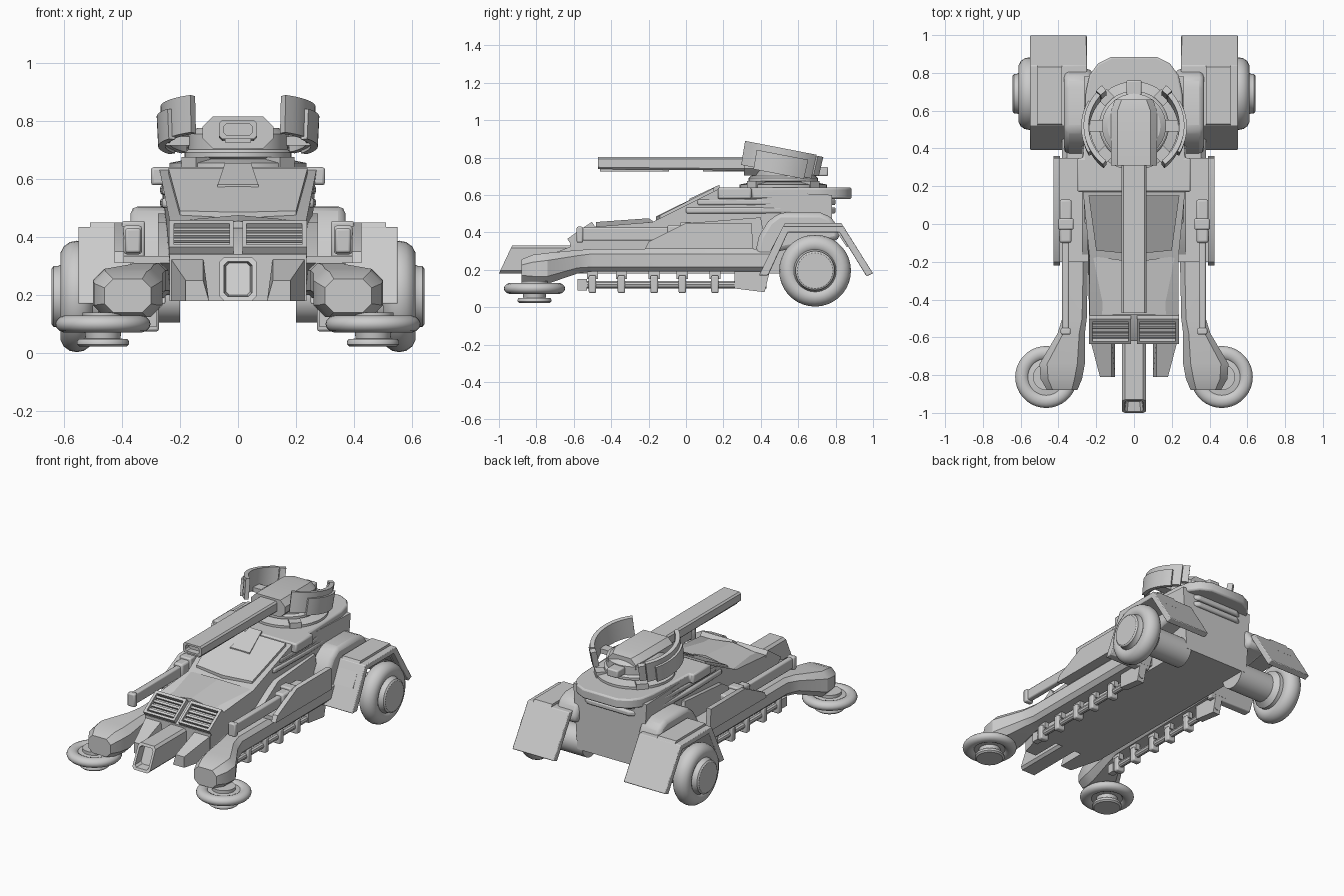
import bpy, bmesh, math
from mathutils import Matrix, Vector

cube = bpy.data.objects.get("Cube")
if cube:
    bpy.data.objects.remove(cube)

grey = bpy.data.materials.new("plain_grey")
grey.use_nodes = True
grey.diffuse_color = (0.6, 0.6, 0.6, 1)
grey.node_tree.nodes["Principled BSDF"].inputs["Base Color"].default_value = (0.6, 0.6, 0.6, 1)


def make(name, verts, faces, pair=False, bevel=0, matrix=None):
    bm = bmesh.new()
    vs = [bm.verts.new(v) for v in verts]
    for f in faces:
        bm.faces.new([vs[i] for i in f])
    if matrix:
        bm.transform(matrix)
    bmesh.ops.recalc_face_normals(bm, faces=bm.faces)
    me = bpy.data.meshes.new(name)
    bm.to_mesh(me)
    bm.free()
    me.materials.append(grey)
    ob = bpy.data.objects.new(name, me)
    bpy.context.collection.objects.link(ob)
    if bevel:
        mod = ob.modifiers.new("bevel", "BEVEL")
        mod.width, mod.segments, mod.limit_method = bevel, 2, "ANGLE"
    if pair:
        ob.modifiers.new("mirror", "MIRROR")
    bpy.ops.object.select_all(action="DESELECT")
    ob.select_set(True)
    bpy.context.view_layer.objects.active = ob
    bpy.ops.object.shade_smooth_by_angle(angle=math.radians(32))
    return ob


def loft(name, rings, closed=False, **kw):
    """Skin equal-length rings of points; cap the ends unless closed."""
    n, m = len(rings[0]), len(rings)
    faces = []
    for r in range(m if closed else m - 1):
        for i in range(n):
            j, s = (i + 1) % n, (r + 1) % m
            faces.append((r * n + i, r * n + j, s * n + j, s * n + i))
    if not closed:
        faces += [tuple(range(n)), tuple(range((m - 1) * n, m * n))]
    return make(name, [p for ring in rings for p in ring], faces, **kw)


def side_shape(name, profile, x0, x1, **kw):
    return loft(name, [[(x, y, z) for y, z in profile] for x in (x0, x1)], **kw)


def plan_shape(name, outline, z0, z1, **kw):
    return loft(name, [[(x, y, z) for x, y in outline] for z in (z0, z1)], **kw)


def box(name, x0, x1, y0, y1, z0, z1, **kw):
    return plan_shape(name, [(x0, y0), (x1, y0), (x1, y1), (x0, y1)], z0, z1, **kw)


def octagon(x0, x1, y, z0, z1, c):
    return [(x0 + c, y, z0), (x1 - c, y, z0), (x1, y, z0 + c), (x1, y, z1 - c),
            (x1 - c, y, z1), (x0 + c, y, z1), (x0, y, z1 - c), (x0, y, z0 + c)]


def lathe(name, profile, centre, axis="Z", steps=36, **kw):
    """Spin (radius, height) points about an axis through centre."""
    rings = []
    for r, h in profile:
        ring = []
        for i in range(steps):
            a = math.tau * i / steps
            p = Vector((r * math.cos(a), r * math.sin(a), h))
            if axis == "X":
                p = Vector((p.z, p.x, p.y))
            elif axis == "Y":
                p = Vector((p.x, p.z, p.y))
            ring.append(p + Vector(centre))
        rings.append(ring)
    return loft(name, rings, **kw)


def tube(major, minor, squash=1, steps=14):
    return [(major + minor * math.cos(math.tau * i / steps),
             minor * squash * math.sin(math.tau * i / steps)) for i in range(steps)]


def mirrored(half):
    return half + [(-x, y) for x, y in reversed(half)]


# Main hull, widening towards the top
hull = [(-.62, .18), (-.62, .34), (-.49, .43), (-.18, .455), (.17, .63), (.78, .6), (.78, .18)]
width = lambda y, z: .235 + .035 * max(0, (z - .46) / .17)
loft("hull", [[(s * width(y, z), y, z) for y, z in hull] for s in (1, -1)])
hood = [(.21, -.48, .425), (.225, -.17, .455), (0, -.2, .475), (0, -.48, .455)]
loft("hood_panel", [[(x, y, z - d) for x, y, z in hood] for d in (0, .05)], pair=True)
screen = [(.2, -.14, .49), (.24, .15, .638), (0, .15, .638), (0, -.16, .485)]
loft("windscreen", [[(x, y, z - d) for x, y, z in screen] for d in (0, .03)], pair=True)
hatch = [(.07, .02, .58), (.045, .18, .655), (-.045, .18, .655), (-.07, .02, .58)]
loft("roof_hatch", [[(x, y, z - d) for x, y, z in hatch] for d in (0, .03)])

# Sloped grilles with frames and slats
slope = Matrix.Translation((0, -.555, .39)) @ Matrix.Rotation(math.atan2(.09, .13), 4, "X")
for n, (x0, x1, y0, y1) in enumerate([(.015, .03, -.08, .08), (.22, .238, -.08, .08),
                                      (.02, .23, -.08, -.065), (.02, .23, .062, .08)]):
    box(f"grille_frame_{n}", x0, x1, y0, y1, -.02, .025, pair=True, matrix=slope)
for n in range(4):
    y = -.05 + n * .03
    box(f"grille_slat_{n}", .03, .22, y, y + .015, -.01, .012, pair=True, matrix=slope)

# Hollow-ended nose and side prongs
nose = loft("nose_beam", [octagon(-.063, .063, -.6, .18, .33, .015),
                          [(x, -1 + (z - .18) * .47, z) for x, _, z in octagon(-.063, .063, 0, .18, .33, .015)],
                          [(x, -1 + (z - .18) * .47, z) for x, _, z in octagon(-.048, .048, 0, .195, .315, .012)],
                          [(x, -.95 + (z - .18) * .47, z) for x, _, z in octagon(-.042, .042, 0, .2, .31, .012)]])
loft("front_prong", [[(.1, y, .18), (b, y, .18), (b, y, t), (.12, y, t)]
                     for y, b, t in ((-.6, .235, .33), (-.81, .18, .25))], pair=True)

# Upper deck and stacked ridges beneath it
deck = mirrored([(.27, .17), (.3, .17), (.3, .35), (.27, .35), (.255, .7), (.235, .79), (.19, .85), (.12, .885)])
plan_shape("upper_deck", deck, .578, .64, bevel=.01)
for n, (z, y0) in enumerate([(.5, .0), (.545, .06)]):
    ridge = mirrored([(.262, y0), (.268, .35), (.255, .66), (.22, .75), (.15, .8)])
    plan_shape(f"side_ridge_{n}", ridge, z, z + .034, bevel=.01)
side_shape("hull_flank", [(-.2, .31), (.02, .45), (.4, .48), (.45, .2), (.3, .2)], .2, .275, pair=True)

# Front arms with flared pods
arm = [(.45, .23, .38, .19, .31, .025), (-.5, .25, .38, .19, .31, .025), (-.58, .26, .405, .18, .305, .03),
       (-.74, .26, .5, .125, .29, .04), (-.82, .275, .495, .125, .28, .04), (-.88, .3, .46, .14, .255, .03)]
loft("front_arm", [octagon(a, b, y, c, d, e) for y, a, b, c, d, e in arm], pair=True)

# Front hover discs
disc = (.465, -.81, .1)
lathe("front_disc_ring", tube(.127, .037, .8), disc, closed=True, pair=True)
lathe("front_disc_hub", [(.07, .04), (.07, .02), (.125, .012), (.125, -.012), (.065, -.015), (.06, -.05),
                         (.085, -.052), (.09, -.06), (.09, -.07), (.08, -.078)], disc, pair=True)

# Side platforms and angled fins
box("side_platform", .23, .425, -.2, .35, .31, .335, pair=True)
side_shape("side_fin", [(-.22, .31), (.36, .31), (.35, .45), (.0, .45), (-.2, .35)], .393, .425, pair=True)

# Side guns
box("gun_barrel", .343, .38, -.58, .1, .355, .425, pair=True, bevel=.008)
box("gun_muzzle", .335, .388, -.585, -.55, .345, .43, pair=True, bevel=.008)
box("gun_housing", .33, .395, -.1, .13, .34, .44, pair=True, bevel=.012)
box("gun_clamp", .32, .4, -.03, .03, .33, .455, pair=True, bevel=.008)

# Underside rails with brackets
lathe("rail", [(.02, -.57), (.02, .43)], (.3, 0, .12), "Y", 10, pair=True)
box("rail_front_cap", .28, .32, -.58, -.53, .09, .15, pair=True)
side_shape("rail_rear_cap", [(.26, .1), (.42, .08), (.45, .2), (.26, .2)], .275, .325, pair=True)
for n, y in enumerate((-.5, -.345, -.17, -.02, .155)):
    box(f"rail_bracket_{n}", .272, .33, y - .02, y + .02, .075, .17, pair=True, bevel=.008)
    box(f"rail_hanger_{n}", .28, .31, y - .03, y + .03, .15, .2, pair=True)

# Rear wheels
wheel = (0, .69, .195)
lathe("rear_tyre", [(r, h + .555) for r, h in tube(.14, .052, 1.1)], wheel, "X", closed=True, pair=True)
lathe("rear_wheel_hub", [(.09, .2), (.09, .45), (.12, .48), (.12, .5), (.13, .53), (.13, .595), (.115, .6), (.105, .62),
                         (.105, .635), (.095, .642)], wheel, "X", pair=True)

# Rear fenders
arch = [(.39, .17), (.52, .435), (.84, .435), (1, .18), (.965, .165), (.82, .4), (.545, .4), (.44, .17)]
side_shape("rear_fender", arch, .25, .55, pair=True, bevel=.005)
ridge = [(.45, .3), (.53, .45), (.83, .45), (.9, .34), (.86, .32), (.8, .41), (.55, .41), (.49, .3)]
side_shape("fender_ridge", ridge, .38, .51, pair=True)
bump = [(.35, .2), (.39, .38), (.44, .46), (.5, .505), (.72, .505), (.78, .48), (.82, .41), (.82, .36), (.5, .3)]
side_shape("fender_shoulder", bump, .22, .37, pair=True, bevel=.025)

# Turret base
lathe("turret_ring", [(.235, .63), (.235, .655), (.17, .668), (.185, .675), (.185, .69), (.175, .7), (.13, .71)],
      (0, .52, 0))
for n, a in enumerate((45, 135, 225, 315)):
    turn = Matrix.Translation((0, .52, 0)) @ Matrix.Rotation(math.radians(a), 4, "Z")
    box(f"ring_block_{n}", .17, .24, -.035, .035, .64, .675, matrix=turn)

# Turret housing and main gun
loft("turret_housing", [octagon(-w, w, y, .705, t, .035) for y, w, t in
                        ((.31, .122, .815), (.6, .122, .815), (.66, .1, .8))])
lathe("turret_core", [(.17, .7), (.17, .755), (.14, .775)], (0, .52, 0))
loft("main_gun", [octagon(-w, w, y, b, t, .01) for y, w, b, t in
                  ((.33, .065, .73, .802), (-.47, .065, .738, .802), (-.47, .05, .75, .79), (-.43, .05, .75, .79))])
for n, (y0, y1) in enumerate([(-.46, -.09), (.09, .32)]):
    box(f"gun_underside_{n}", -.045, .045, y0, y1, .725, .75)

# Curved, tilted turret shields with rear posts
tilt = Matrix.Translation((0, .51, .785)) @ Matrix.Rotation(math.radians(-11), 4, "X")
for label, a0, a1, r0, r1, z0, z1 in [("turret_shield", -52, 42, .235, .262, -.065, .065),
                                      ("shield_band", -30, 30, .25, .275, -.075, .03),
                                      ("shield_post", 43, 52, .235, .27, -.045, .06)]:
    rings = []
    for i in range(13):
        a = math.radians(a0 + (a1 - a0) * i / 12)
        c, s = math.cos(a), math.sin(a)
        rings.append([(r * c, r * s, z) for r, z in ((r0, z0), (r1, z0), (r1 + .005, z1), (r0 + .005, z1))])
    loft(label, rings, pair=True, matrix=tilt)
box("shield_arm", .1, .25, .49, .55, .715, .745, pair=True)
box("rear_vent", -.04, .04, .64, .76, .7, .75, bevel=.008)
